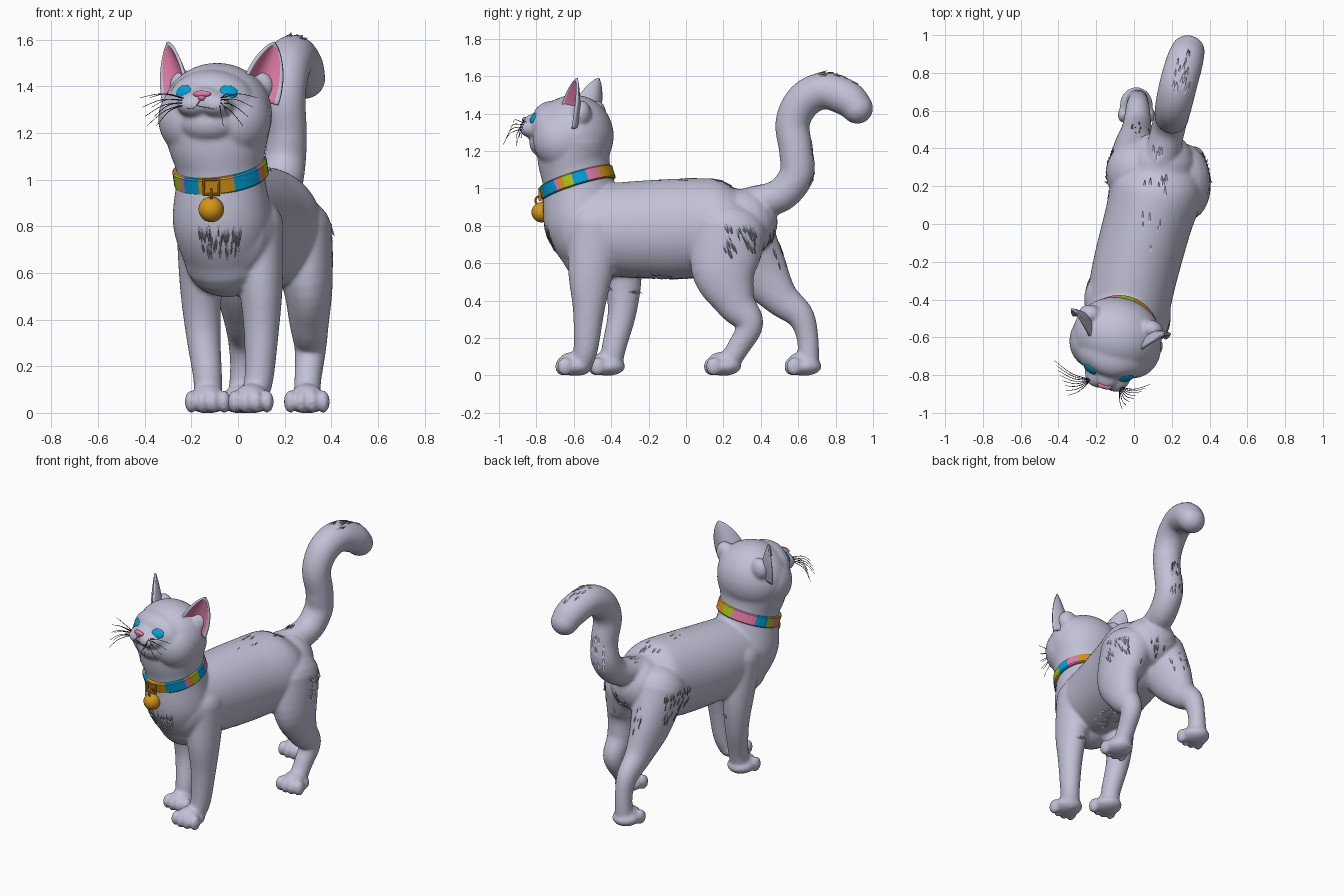
import bpy, bmesh, math, random
from mathutils import Vector, Matrix

random.seed(4)
if "Cube" in bpy.data.objects:
    bpy.data.objects.remove(bpy.data.objects["Cube"])


def material(name, rgb):
    m = bpy.data.materials.new(name)
    m.use_nodes = True
    m.diffuse_color = (*rgb, 1)
    m.node_tree.nodes["Principled BSDF"].inputs["Base Color"].default_value = (*rgb, 1)
    return m


FUR = material("lavender grey fur", (.54, .535, .68))
PINK = material("pink", (.75, .2, .38))
BLUE = material("blue", (0, .36, .7))
GOLD = material("gold", (.68, .3, .01))
LIME = material("lime", (.42, .55, .01))
DARK = material("dark grey", (.04, .04, .05))


def finish(name, bm, mats, smooth=True):
    bmesh.ops.recalc_face_normals(bm, faces=bm.faces)
    me = bpy.data.meshes.new(name)
    bm.to_mesh(me)
    bm.free()
    for m in mats:
        me.materials.append(m)
    for p in me.polygons:
        p.use_smooth = smooth
    bpy.context.collection.objects.link(bpy.data.objects.new(name, me))
    return bpy.data.objects[name]


def spline(rows, steps=6):
    """Catmull-Rom through rows of numbers."""
    r = [Vector(p) for p in rows]
    out = []
    for i in range(len(r) - 1):
        a, b, c, d = r[max(i - 1, 0)], r[i], r[i + 1], r[min(i + 2, len(r) - 1)]
        for k in range(steps):
            t = k / steps
            out.append(b + (c - a) * (t / 2) + (2 * a - 5 * b + 4 * c - d) * (t * t / 2)
                       + (3 * b - a - 3 * c + d) * (t ** 3 / 2))
    return out + [r[-1]]


def limb(bm, rows, sides=48):
    """Round-ended tube; each row is x, y, z, half width, half depth."""
    rows = spline(rows)
    pts = [Vector(r[:3]) for r in rows]
    tans = [(pts[min(i + 1, len(pts) - 1)] - pts[max(i - 1, 0)]).normalized() for i in range(len(pts))]
    stations = [(p, t, r[3], r[4]) for p, t, r in zip(pts, tans, rows)]

    def cap(st, sign):
        p, t, w, d = st
        return [(p + t * sign * min(w, d) * math.sin(a), t, w * math.cos(a), d * math.cos(a))
                for a in (.3, .6, .9, 1.2, 1.45)]
    stations = cap(stations[0], -1)[::-1] + stations + cap(stations[-1], 1)
    rings = []
    for p, t, w, d in stations:
        side = (Vector((1, 0, 0)) - t * t.x).normalized()
        other = t.cross(side)
        rings.append([bm.verts.new(p + side * w * math.cos(a) + other * d * math.sin(a))
                      for a in (math.tau * k / sides for k in range(sides))])
    for a, b in zip(rings, rings[1:]):
        for k in range(sides):
            n = (k + 1) % sides
            bm.faces.new((a[k], a[n], b[n], b[k]))
    bm.faces.new(rings[0][::-1])
    bm.faces.new(rings[-1])


def ball(bm, center, radii, turn=Matrix()):
    m = Matrix.Translation(center) @ turn @ Matrix.Diagonal((*radii, 1))
    bmesh.ops.create_uvsphere(bm, u_segments=40, v_segments=24, radius=1, matrix=m)


# Head frame: turned slightly towards -x
YAW = Matrix.Rotation(math.radians(-14), 4, 'Z')
HEAD = Matrix.Translation((-.09, -.6, 1.28)) @ YAW


def head_ball(bm, center, radii, turn=Matrix()):
    ball(bm, HEAD @ Vector(center), radii, YAW @ turn)


# Body, neck, legs and tail fused into one skin
bm = bmesh.new()
limb(bm, [(-.045, -.5, .78, .22, .24), (.005, -.25, .78, .228, .26), (.07, 0, .785, .233, .268),
          (.125, .2, .8, .24, .25), (.14, .31, .82, .185, .18)])
limb(bm, [(-.09, -.6, 1.24, .235, .2), (-.086, -.6, 1.15, .213, .192), (-.075, -.577, 1.03, .188, .188),
          (-.068, -.545, .83, .212, .215), (-.05, -.49, .68, .185, .185)])
limb(bm, [(.075, -.48, .8, .12, .15), (.097, -.51, .55, .095, .12), (.1, -.52, .35, .075, .085),
          (.09, -.535, .15, .062, .066), (.065, -.56, .06, .06, .06)])
limb(bm, [(-.14, -.4, .8, .125, .15), (-.157, -.345, .55, .093, .11), (-.15, -.34, .35, .075, .078),
          (-.13, -.385, .15, .062, .065), (-.13, -.4, .06, .06, .06)])
limb(bm, [(.25, .23, .77, .155, .2), (.297, .205, .56, .11, .175), (.305, .265, .39, .085, .11),
          (.31, .34, .275, .068, .074), (.3, .28, .15, .058, .06), (.295, .22, .06, .058, .058)])
limb(bm, [(.015, .27, .79, .165, .18), (.005, .385, .58, .115, .155), (.015, .5, .42, .08, .1),
          (.02, .61, .32, .064, .074), (.02, .65, .2, .054, .058), (.015, .655, .06, .058, .058)])
limb(bm, [(.14, .34, .92, .09, .085), (.18, .5, .96, .09, .09), (.2, .59, 1.07, .09, .092),
          (.21, .588, 1.2, .085, .09), (.2, .57, 1.35, .09, .092), (.21, .63, 1.47, .097, .097),
          (.235, .74, 1.522, .1, .098), (.268, .86, 1.482, .098, .096), (.285, .915, 1.43, .09, .085)])

# Paws with four toes
for x, y in ((.055, -.595), (-.13, -.42), (.295, .2), (.012, .63)):
    ball(bm, (x, y, .048), (.088, .095, .05))
    ball(bm, (x, y - .01, .075), (.068, .075, .05))
    for k in (-1.5, -.5, .5, 1.5):
        ball(bm, (x + k * .047, y - .07 + abs(k) * .012, .048), (.028, .042, .049))

# Head shapes
head_ball(bm, (0, 0, 0), (.238, .212, .22))
head_ball(bm, (0, -.1, .05), (.19, .13, .14))
head_ball(bm, (0, -.1, .115), (.14, .115, .075))
head_ball(bm, (0, -.17, .08), (.075, .108, .045))
head_ball(bm, (0, -.14, -.035), (.13, .1, .09))
for s in (-1, 1):
    head_ball(bm, (s * .1, -.04, -.02), (.145, .155, .16))
    head_ball(bm, (s * .048, -.2, .04), (.075, .085, .055))
    head_ball(bm, (s * .165, .085, .12), (.065, .05, .07))
body = finish("body", bm, [FUR])
re = body.modifiers.new("fuse", 'REMESH')
re.mode = 'VOXEL'
re.voxel_size = .0095
re.use_smooth_shade = True
sm = body.modifiers.new("soften", 'SMOOTH')
sm.factor = .5
sm.iterations = 9
bpy.context.view_layer.update()
skin = body.evaluated_get(bpy.context.evaluated_depsgraph_get())


def on_skin(p):
    _, loc, nor, _ = skin.closest_point_on_mesh(Vector(p))
    return loc, nor


# Ears: cupped leaf shells, pink inside with a fur rim
for s, label in ((1, "left_ear"), (-1, "right_ear")):
    base = HEAD @ Vector((s * .165, .03, .07))
    up = HEAD @ Vector((s * .235, .08, .31)) - base
    axis = up.normalized()
    opening = YAW.to_3x3() @ Vector((s * .62, -.78, 0))
    opening = (opening - axis * opening.dot(axis)).normalized()
    side = axis.cross(-opening)
    bm = bmesh.new()
    grid = []
    for j in range(15):
        v = j / 14
        w = .094 * (1 - v ** 2.2) ** .8 + .004
        grid.append([bm.verts.new(base + up * v + side * w * u
                                  + opening * (.07 * u * u - .04) * (1 - v ** 1.6))
                     for u in (k / 10 - 1 for k in range(21))])
    for j in range(14):
        for k in range(20):
            f = bm.faces.new((grid[j][k], grid[j][k + 1], grid[j + 1][k + 1], grid[j + 1][k]))
            f.smooth = True
            f.material_index = 2 if k in (0, 19) or j > 12 else 0
    me = bpy.data.meshes.new(label)
    bm.to_mesh(me)
    bm.free()
    for m in (FUR, PINK, FUR, FUR):
        me.materials.append(m)
    ear = bpy.data.objects.new(label, me)
    bpy.context.collection.objects.link(ear)
    shell = ear.modifiers.new("thickness", 'SOLIDIFY')
    shell.thickness = .014
    shell.offset = -1
    shell.material_offset = 1

# Eyes and nose
for s, label in ((1, "left_eye"), (-1, "right_eye")):
    bm = bmesh.new()
    loc, nor = on_skin(HEAD @ Vector((s * .112, -.22, .108)))
    turn = nor.to_track_quat('Y', 'Z').to_matrix().to_4x4()
    ball(bm, loc - nor * .004, (.04, .012, .032), turn)
    finish(label, bm, [BLUE])
bm = bmesh.new()
loc, nor = on_skin(HEAD @ Vector((0, -.32, .1)))
ball(bm, loc - nor * .007, (.04, .016, .015), YAW)
ball(bm, loc - nor * .006 + Vector((0, 0, -.013)), (.018, .015, .017), YAW)
finish("nose", bm, [PINK])


def line(name, paths, radius):
    cu = bpy.data.curves.new(name, 'CURVE')
    cu.dimensions = '3D'
    cu.bevel_depth = radius
    cu.bevel_resolution = 1
    for path in paths:
        sp = cu.splines.new('POLY')
        sp.points.add(len(path) - 1)
        for i, p in enumerate(path):
            sp.points[i].co = (*p, 1)
            sp.points[i].radius = 1 - .7 * i / len(path)
    cu.materials.append(DARK)
    bpy.context.collection.objects.link(bpy.data.objects.new(name, cu))


# Mouth line and whiskers
mouth = [[on_skin(HEAD @ Vector((s * x, -.32, z)))[0] for x, z in
          ((0, .06), (0, .03), (.025, .008), (.055, .005), (.085, .02))] for s in (-1, 1)]
line("mouth", mouth, .002)
hairs = []
for s, reach in ((-1, .29), (1, .23)):
    for k in range(8):
        root = Vector((s * .075, -.25, .065 - .008 * (k % 4)))
        tip = Vector((s * (reach - .016 * k), -.2 - .023 * k, .07 - .04 * (k % 4)))
        mid = (root + tip) / 2 + Vector((0, -.02, .02))
        hairs.append([HEAD @ Vector(p) for p in spline([root, mid, tip], 4)])
line("whiskers", hairs, .0025)

# Striped collar
stripes = "OOCCCCCPOLLCCCPPP" "OOOOLLLPPPPPPCCC" "LLPPOLLPCCCOOOO"
n = len(stripes)
tilt = (Matrix.Translation((-.075, -.58, 1.03)) @ Matrix.Rotation(math.radians(-8), 4, 'Y')
        @ Matrix.Rotation(math.radians(17), 4, 'X'))
bm = bmesh.new()
rings = []
for i in range(n):
    a = math.tau * i / n - math.pi / 2
    rings.append([bm.verts.new(tilt @ Vector((r * math.cos(a), r * math.sin(a), z)))
                  for r, z in ((.198, -.036), (.204, -.03), (.204, .03), (.198, .036), (.18, .036), (.18, -.036))])
for i in range(n):
    a, b = rings[i], rings[(i + 1) % n]
    for k in range(6):
        m = (k + 1) % 6
        bm.faces.new((a[k], b[k], b[m], a[m])).material_index = "OCPL".index(stripes[i])
finish("collar", bm, [GOLD, BLUE, PINK, LIME], False)

# Buckle, link and bell
bpy.ops.mesh.primitive_torus_add(major_segments=4, minor_segments=8, major_radius=.045, minor_radius=.008,
                                 location=(-.115, -.78, .968), rotation=(math.pi / 2, math.pi / 4, 0))
buckle = bpy.context.object
buckle.name = "buckle"
bpy.ops.mesh.primitive_torus_add(major_segments=20, minor_segments=8, major_radius=.022, minor_radius=.006,
                                 location=(-.115, -.783, .935), rotation=(math.pi / 2, 0, math.pi / 2))
link = bpy.context.object
link.name = "bell_link"
for ob in (buckle, link):
    ob.data.materials.append(GOLD)
bm = bmesh.new()
ball(bm, (-.115, -.772, .872), (.054, .054, .054))
finish("bell", bm, [GOLD])

# Fur tufts: patch centre, spread, flow direction, count
patches = [((-.08, -.8, .72), (.13, 0, .07), (0, 0, -1), 55), ((.47, .32, .75), (0, .13, .08), (0, .4, -1), 40),
           ((-.2, .3, .75), (0, .15, .1), (0, .4, -1), 40), ((.04, -.15, .45), (.13, .22, 0), (0, 1, -.25), 55),
           ((.12, .1, 1.1), (.08, .3, 0), (0, 1, 0), 20), ((.21, .75, 1.1), (.1, .03, .15), (0, .1, 1), 20),
           ((.25, .8, 1.7), (.09, .15, 0), (.2, 1, -.2), 20), ((.14, .5, .7), (.15, .02, .1), (0, .2, -1), 20)]
bm = bmesh.new()
for center, spread, flow, count in patches:
    for _ in range(count):
        p, nor = on_skin(Vector(center) + Vector([random.uniform(-q, q) for q in spread]))
        d = Vector(flow)
        d = (d - nor * d.dot(nor)).normalized() + nor * .2
        size = random.uniform(.045, .07)
        m = (Matrix.Translation(p + d * size * .4 - nor * .01)
             @ d.to_track_quat('Z', 'Y').to_matrix().to_4x4())
        bmesh.ops.create_cone(bm, segments=6, radius1=.014, radius2=0, depth=size, matrix=m)
finish("fur_tufts", bm, [FUR])
